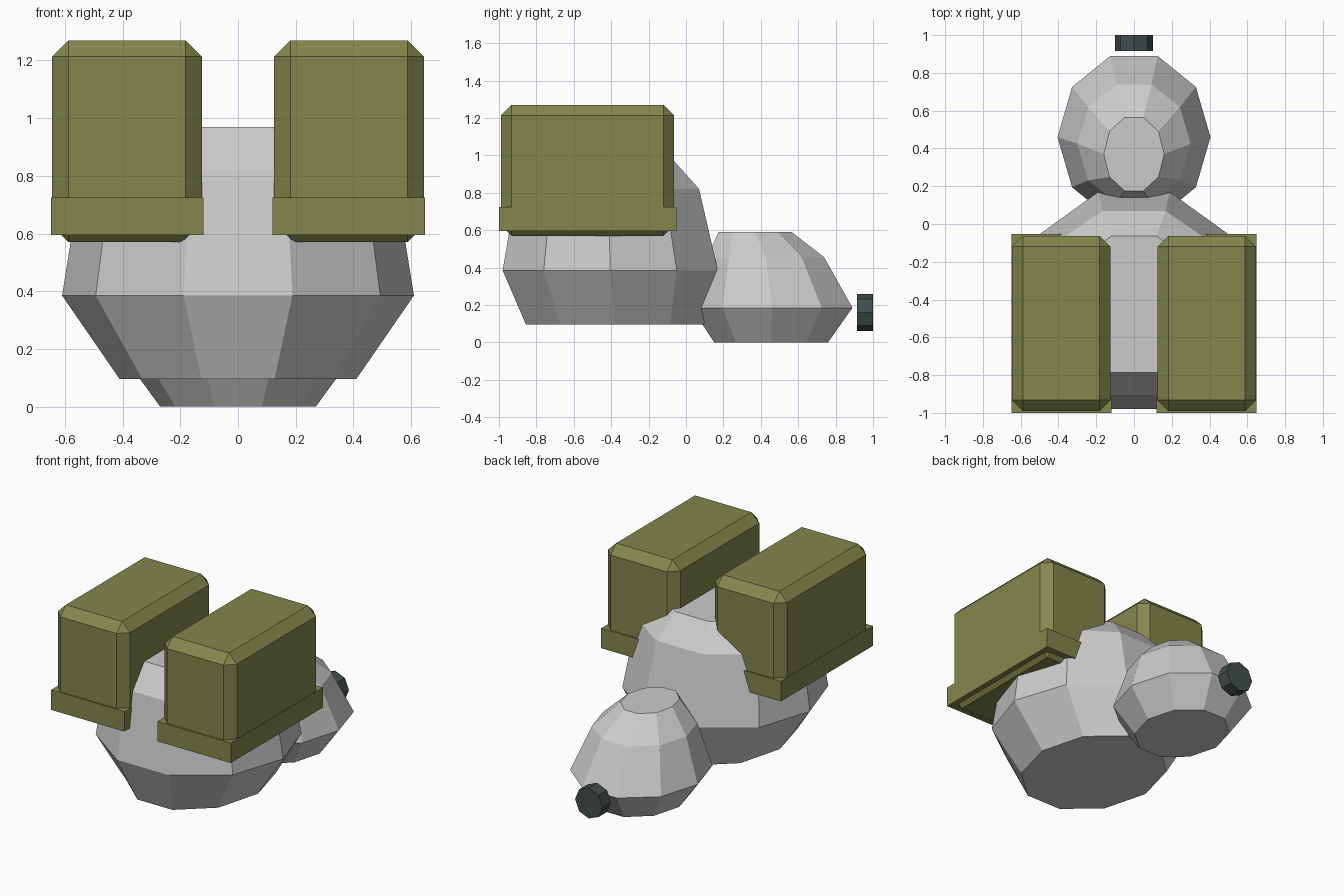
import bpy, bmesh
from math import cos, sin, pi

if "Cube" in bpy.data.objects:
    bpy.data.objects.remove(bpy.data.objects["Cube"])


def material(name, rgb):
    m = bpy.data.materials.new(name)
    m.diffuse_color = (*rgb, 1)
    m.use_nodes = True
    m.node_tree.nodes["Principled BSDF"].inputs["Base Color"].default_value = m.diffuse_color
    return m


olive = material("olive", (0.23, 0.24, 0.075))
dark = material("dark_slate", (0.055, 0.075, 0.075))


def finish(name, bm, mat=None):
    bmesh.ops.recalc_face_normals(bm, faces=bm.faces)
    me = bpy.data.meshes.new(name)
    bm.to_mesh(me)
    bm.free()
    ob = bpy.data.objects.new(name, me)
    bpy.context.collection.objects.link(ob)
    if mat:
        me.materials.append(mat)
    return ob


def boulder(name, rings, n=10):
    """Loft through rings given as (z, centre y, x radius, y radius)."""
    bm = bmesh.new()
    loops = [[bm.verts.new((rx * cos(2 * pi * i / n), cy + ry * sin(2 * pi * i / n), z))
              for i in range(n)] for z, cy, rx, ry in rings]
    for a, b in zip(loops, loops[1:]):
        for i in range(n):
            j = (i + 1) % n
            bm.faces.new((a[i], a[j], b[j], b[i]))
    bm.faces.new(loops[0][::-1])
    bm.faces.new(loops[-1])
    return finish(name, bm)


def box(name, lo, hi, mat, chamfer=0):
    bm = bmesh.new()
    bmesh.ops.create_cube(bm, size=1)
    for v in bm.verts:
        v.co = [l + (c + 0.5) * (h - l) for c, l, h in zip(v.co, lo, hi)]
    if chamfer:
        bmesh.ops.bevel(bm, geom=bm.edges[:], offset=chamfer, offset_type='OFFSET',
                        segments=1, affect='EDGES', profile=0.5)
    return finish(name, bm, mat)


# Faceted boulders
boulder("large_boulder", [(0.095, -0.38, 0.41, 0.50), (0.385, -0.405, 0.61, 0.605),
                          (0.82, -0.418, 0.54, 0.513), (0.97, -0.425, 0.385, 0.38)])
boulder("small_boulder", [(0.0, 0.455, 0.27, 0.32), (0.185, 0.46, 0.405, 0.452),
                          (0.455, 0.425, 0.30, 0.33), (0.59, 0.37, 0.16, 0.205)])

# Pair of chamfered crates, each with a band around its base
for side, s in (("left", -1), ("right", 1)):
    for part, x0, x1, y0, y1, z0, z1, c in (
            ("crate_body", 0.125, 0.645, -0.99, -0.063, 0.57, 1.27, 0.057),
            ("crate_band", 0.12, 0.648, -1.0, -0.052, 0.595, 0.725, 0)):
        xa, xb = sorted((s * x0, s * x1))
        box(f"{side}_{part}", (xa, y0, z0), (xb, y1, z1), olive, c)

# Eight-sided disc at the back
bm = bmesh.new()
rims = [[bm.verts.new((0.1 * cos(i * pi / 4), y, 0.16 + 0.1 * sin(i * pi / 4)))
         for i in range(8)] for y in (0.915, 1.0)]
for i in range(8):
    j = (i + 1) % 8
    bm.faces.new((rims[0][i], rims[0][j], rims[1][j], rims[1][i]))
for rim in rims:
    bm.faces.new(rim)
finish("small_disc", bm, dark)
